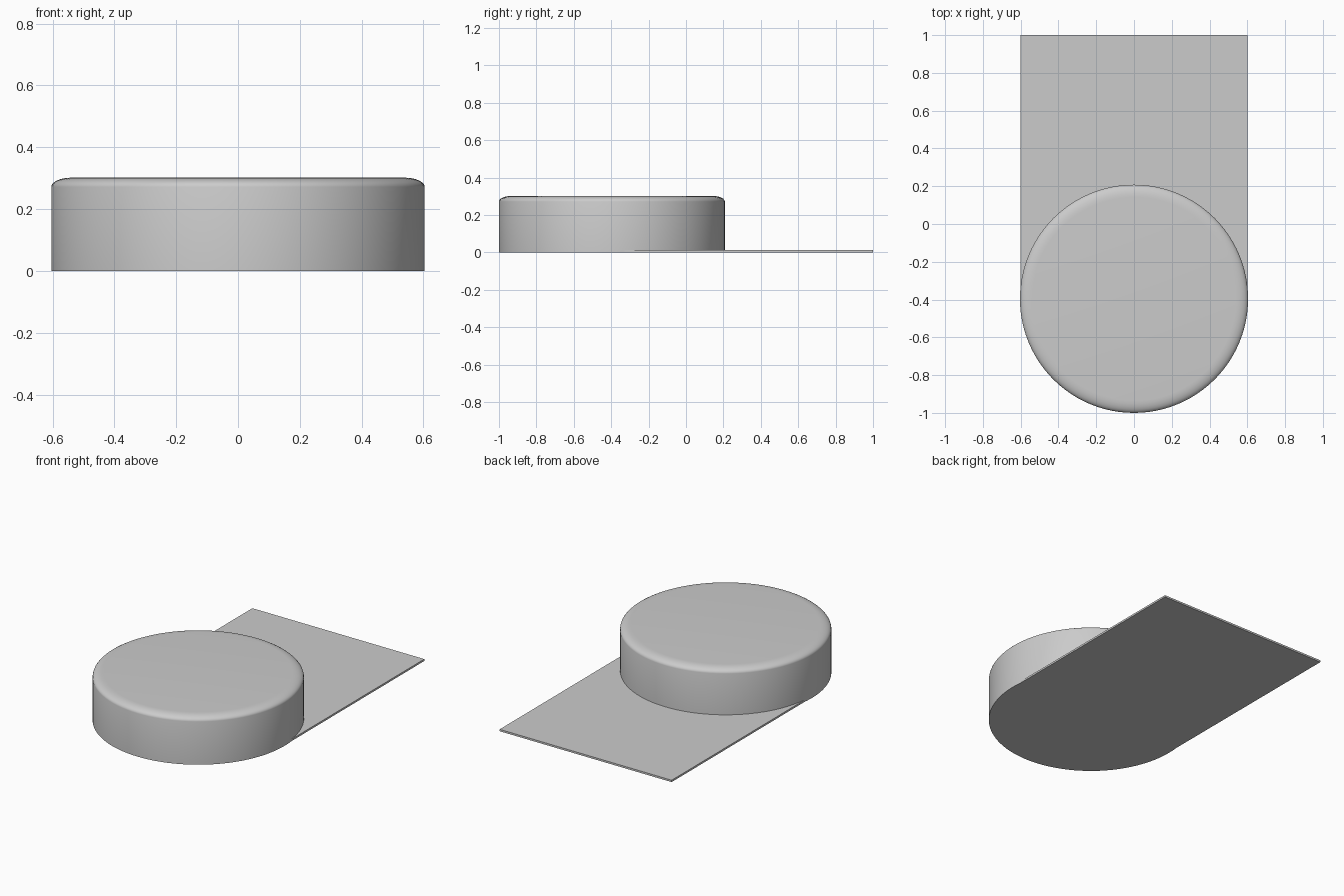
import bpy, bmesh
from math import cos, sin, pi

if "Cube" in bpy.data.objects:
    bpy.data.objects.remove(bpy.data.objects["Cube"])

R, H, CY, SEG = 0.604, 0.302, -0.396, 96


def make_object(name, bm):
    bmesh.ops.recalc_face_normals(bm, faces=bm.faces[:])
    mesh = bpy.data.meshes.new(name)
    bm.to_mesh(mesh)
    bm.free()
    obj = bpy.data.objects.new(name, mesh)
    bpy.context.collection.objects.link(obj)
    return obj


# Round body: wall with a soft elliptical top edge, closed above and below
rim_w, rim_h, steps = 0.065, 0.03, 6
profile = [(R, 0.0)]
for i in range(steps + 1):
    a = i / steps * pi / 2
    profile.append((R - rim_w * (1 - cos(a)), H - rim_h * (1 - sin(a))))

bm = bmesh.new()
rings = [[bm.verts.new((r * cos(2 * pi * k / SEG), CY + r * sin(2 * pi * k / SEG), z))
          for k in range(SEG)] for r, z in profile]
for low, high in zip(rings, rings[1:]):
    for k in range(SEG):
        n = (k + 1) % SEG
        bm.faces.new((low[k], low[n], high[n], high[k]))
bm.faces.new(rings[0])
bm.faces.new(rings[-1])
disc = make_object("round_body", bm)

# Thin flat tab running from under the body to the back
bm = bmesh.new()
bmesh.ops.create_cube(bm, size=1)
bmesh.ops.scale(bm, vec=(1.2, 1 - CY, 0.012), verts=bm.verts[:])
bmesh.ops.translate(bm, vec=(0, (1 + CY) / 2, 0.006), verts=bm.verts[:])
make_object("flat_tab", bm)

# Smooth shading on the body only
bpy.context.view_layer.objects.active = disc
disc.select_set(True)
bpy.ops.object.shade_smooth_by_angle(angle=pi / 5)
